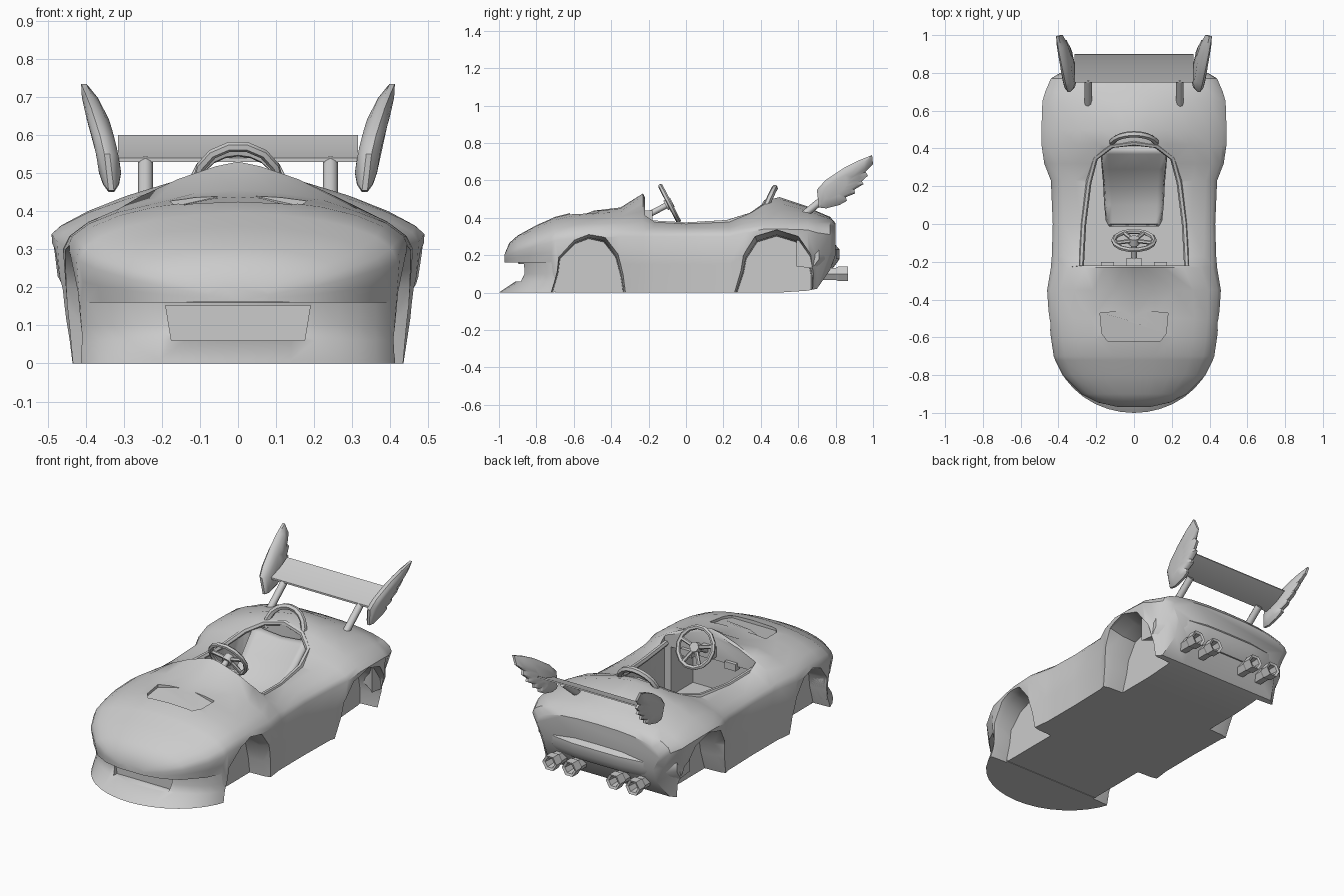
import bpy, bmesh, math
from mathutils import Vector

cube = bpy.data.objects.get("Cube")
if cube:
    bpy.data.objects.remove(cube, do_unlink=True)

grey = bpy.data.materials.new("light_grey")
grey.use_nodes = True
grey.diffuse_color = (0.6, 0.6, 0.6, 1)
grey.node_tree.nodes["Principled BSDF"].inputs["Base Color"].default_value = (0.6, 0.6, 0.6, 1)


def make(name, bm, smooth=None):
    bmesh.ops.recalc_face_normals(bm, faces=bm.faces)
    mesh = bpy.data.meshes.new(name)
    bm.to_mesh(mesh)
    bm.free()
    mesh.materials.append(grey)
    ob = bpy.data.objects.new(name, mesh)
    bpy.context.collection.objects.link(ob)
    if smooth:
        shade(ob, smooth)
    return ob


def shade(ob, angle):
    bpy.ops.object.select_all(action='DESELECT')
    ob.select_set(True)
    bpy.context.view_layer.objects.active = ob
    bpy.ops.object.shade_smooth_by_angle(angle=math.radians(angle))


def loft(name, rings, smooth=None):
    """Closed rings of points joined in order, with capped ends."""
    bm = bmesh.new()
    vr = [[bm.verts.new(p) for p in ring] for ring in rings]
    n = len(vr[0])
    for a, b in zip(vr, vr[1:]):
        for i in range(n):
            j = (i + 1) % n
            bm.faces.new((a[i], a[j], b[j], b[i]))
    bm.faces.new(vr[0])
    bm.faces.new(vr[-1])
    return make(name, bm, smooth)


def box(name, lo, hi):
    corners = [(lo[0], lo[1]), (hi[0], lo[1]), (hi[0], hi[1]), (lo[0], hi[1])]
    return loft(name, [[(x, y, z) for x, y in corners] for z in (lo[2], hi[2])])


def tube(name, pts, radius, sides=8, closed=False):
    """Tube swept along a path by a bevelled curve turned into a mesh."""
    cu = bpy.data.curves.new(name, 'CURVE')
    cu.dimensions = '3D'
    cu.bevel_depth = radius
    cu.bevel_resolution = max(0, sides // 2 - 2)
    cu.use_fill_caps = True
    sp = cu.splines.new('POLY')
    sp.points.add(len(pts) - 1)
    for p, co in zip(sp.points, pts):
        p.co = (*co, 1)
    sp.use_cyclic_u = closed
    cu.materials.append(grey)
    ob = bpy.data.objects.new(name, cu)
    bpy.context.collection.objects.link(ob)
    bpy.ops.object.select_all(action='DESELECT')
    ob.select_set(True)
    bpy.context.view_layer.objects.active = ob
    bpy.ops.object.convert(target='MESH')
    shade(bpy.context.object, 50)


def cut(ob, cutters):
    for c in cutters:
        mod = ob.modifiers.new("cut", 'BOOLEAN')
        mod.operation, mod.solver, mod.object = 'DIFFERENCE', 'EXACT', c
        bpy.context.view_layer.objects.active = ob
        bpy.ops.object.modifier_apply(modifier=mod.name)


# Body shell: y, half width, bottom, shoulder, crown, roundness, bottom width ratio
stations = [
    (-.97, .08, .162, .18, .205, 1, .95), (-.945, .19, .16, .20, .265, 1, .95),
    (-.9, .28, .16, .22, .305, 1, .95), (-.8, .378, .16, .25, .36, 1, .95),
    (-.72, .418, .16, .27, .395, 1, .95), (-.7, .425, 0, .28, .405, 1, .95),
    (-.6, .44, 0, .29, .43, 1, .95), (-.5, .45, 0, .30, .437, 1, .95),
    (-.35, .46, 0, .30, .455, 1.1, .95), (-.23, .44, 0, .30, .53, 1.5, .96),
    (-.17, .435, 0, .30, .41, 1.1, .97), (0, .43, 0, .30, .39, 1, .98),
    (.23, .44, 0, .30, .395, 1, .97), (.32, .475, 0, .32, .43, 1.1, .95),
    (.42, .49, 0, .34, .49, 1.45, .95), (.5, .49, 0, .34, .51, 1.5, .95),
    (.65, .485, .01, .335, .46, 1.25, .93), (.7, .47, .02, .32, .435, 1.1, .82),
    (.77, .44, .12, .31, .405, .9, .8), (.8, .39, .2, .28, .37, .8, .9)]


def section(y, w, zb, zs, zt, p, flare):
    half = [(w * .5, zb), (w * flare, zb), (w * (flare + 1) / 2, zb + (zs - zb) * .5)]
    for k in range(6):
        t = math.pi / 2 * k / 6
        half.append((w * math.cos(t) ** p, zs + (zt - zs) * math.sin(t) ** p))
    return ([(0, y, zb)] + [(x, y, z) for x, z in half] + [(0, y, zt)]
            + [(-x, y, z) for x, z in reversed(half)])


body = loft("body_shell", [section(*s) for s in stations])


# Front bumper with flared splitter
def plan(reach, width, z):
    arc = []
    for k in range(17):
        t = math.radians(15 + 150 * k / 16)
        arc.append((width * math.cos(t), -.6 - reach * math.sin(t), z))
    return arc


bumper = loft("front_bumper", [plan(.4, .435, 0), plan(.385, .435, .01), plan(.31, .435, .06),
                               plan(.29, .435, .1), plan(.30, .435, .18)])

# Wheel arch cutters, narrowing inward
front_arch = [(-.74, -.1), (-.735, 0), (-.7, .12), (-.69, .2), (-.6, .29), (-.52, .32),
              (-.43, .3), (-.36, .21), (-.33, .1), (-.315, 0), (-.315, -.1)]
rear_arch = [(.24, -.1), (.25, 0), (.29, .12), (.305, .2), (.37, .3), (.485, .335),
             (.6, .3), (.67, .2), (.69, .1), (.69, -.1)]


def arch_cutter(outline, mid, side):
    return loft("arch_cutter", [[(side * x, mid + (y - mid) * k, z * k) for y, z in outline]
                                for x, k in ((.31, .9), (.4, .92), (.47, 1), (.7, 1))])


arches = [arch_cutter(o, mid, s) for o, mid in ((front_arch, -.525), (rear_arch, .48)) for s in (1, -1)]

# Cutters for cockpit, footwell, bonnet vent and intake
opening = [(.29, -.22), (.28, 0), (.25, .22), (.21, .35), (.12, .42)]
opening += [(-x, y) for x, y in reversed(opening)]
cockpit = loft("cockpit_cutter", [[(x, y, z) for x, y in opening] for z in (.08, .8)])
footwell = box("footwell_cutter", (-.25, -.42, .08), (.25, -.2, .36))
vent_base = [(-.14, -.62, .405), (.14, -.62, .405), (.17, -.58, .405), (.18, -.47, .41),
             (0, -.46, .45), (-.18, -.47, .41), (-.17, -.58, .405)]
vent = loft("vent_cutter", [vent_base, [(x, y, .6) for x, y, z in vent_base]])
intake = loft("intake_cutter", [[(x, y, z) for x, z in
              ((-.175, .06), (.175, .06), (.19, .152), (-.19, .152))] for y in (-1.1, -.85)])
cut(body, arches + [cockpit, footwell, vent])
cut(bumper, arches + [intake])
for c in arches + [cockpit, footwell, vent, intake]:
    bpy.data.objects.remove(c, do_unlink=True)
shade(body, 38)
shade(bumper, 38)

# Tail bumper lip wrapping round the corners
loft("tail_lip", [[(x, y - .11 * (abs(x) / .44) ** 4, z) for y, z in
     ((.7, .14), (.785, .13), (.822, .18), (.822, .23), (.79, .265), (.7, .28))]
     for x in (-.44, -.41, -.36, -.28, -.15, 0, .15, .28, .36, .41, .44)], 38)

# Seat
seat_path = [(-.015, .13, .13), (0, .185, .14), (.1, .2, .148), (.2, .245, .155),
             (.29, .325, .165), (.37, .405, .17), (.4, .42, .145)]
bm = bmesh.new()
rows = [[bm.verts.new((w * u, y, z + .02 * abs(u) ** 3)) for u in (-1, -.8, 0, .8, 1)]
        for y, z, w in seat_path]
for a, b in zip(rows, rows[1:]):
    for i in range(4):
        bm.faces.new((a[i], a[i + 1], b[i + 1], b[i]))
seat = make("seat", bm, 60)
solid = seat.modifiers.new("thickness", 'SOLIDIFY')
solid.thickness = .035

# Steering wheel, spokes, column and dash mounts
hub = Vector((0, -.088, .475))
down = Vector((0, .46, -.89))


def rim(angle, r):
    return hub + Vector((r * math.cos(angle), 0, 0)) + down * (r * math.sin(angle))


tube("steering_wheel", [rim(math.tau * k / 14, .108) for k in range(14)], .013, 6, True)
for a in (-15, 60, 120, 195):
    tube("wheel_spoke", [hub, rim(math.radians(a), .105)], .011, 6)
tube("wheel_hub", [hub + Vector((0, .015, .008)), hub - Vector((0, .02, .01))], .028)
tube("steering_column", [hub, (0, -.23, .4)], .016)
box("column_mount", (-.04, -.24, .38), (.04, -.18, .44))
for s in (1, -1):
    box("dash_mount", (s * .14 - .035, -.24, .34), (s * .14 + .035, -.2, .38))

# Cockpit rail and roll hoop
rail = [(.28, -.22, .375), (.268, 0, .362), (.24, .22, .375), (.205, .35, .415), (.12, .415, .46)]
tube("cockpit_rail", rail + [(0, .43, .485)] + [(-x, y, z) for x, y, z in reversed(rail)], .015, 6)
hoop = []
for k in range(11):
    t = math.pi * k / 10
    hoop.append((.12 * math.cos(t), .42 + .055 * math.sin(t), .43 + .13 * math.sin(t) ** .8))
tube("roll_hoop", hoop, .017, 6)

# Exhaust pipes with hollow tips
for x in (-.265, -.14, .14, .265):
    loft("exhaust_pipe", [[(x + r * math.cos(math.tau * k / 6), y, .1 + r * math.sin(math.tau * k / 6))
         for k in range(6)] for y, r in ((.66, .036), (.8, .037), (.815, .045), (.865, .045), (.86, .03), (.8, .025))])

# Rear wing blade and struts
blade = [(.75, .53), (.83, .556), (.9, .594), (.897, .601), (.83, .565), (.75, .54)]
loft("wing_blade", [[(x, y, z) for y, z in blade] for x in (-.315, .315)], 40)
for s in (1, -1):
    tube("wing_strut", [(s * .243, .61, .40), (s * .243, .77, .53)], .02)

# Feathered end plates, curving outward with height
feathers = [(.71, .455), (.70, .55), (.745, .60), (.85, .67), (.92, .705), (.995, .735), (1, .685),
            (.96, .645), (.973, .625), (.94, .595), (.95, .58), (.9, .55), (.905, .53), (.855, .51),
            (.86, .49), (.82, .468), (.75, .45)]


def lean(z):
    return .333 + .07 * max(0, (z - .45) / .28) ** 1.8


for s in (1, -1):
    bm = bmesh.new()
    skins = []
    for side in (-1, 1):
        loops = []
        for k, bulge in ((1, .007), (.8, .021), (.5, .029)):
            pts = [(.78 + (y - .78) * k, .55 + (z - .55) * k) for y, z in feathers]
            loops.append([bm.verts.new((s * (lean(z) + side * bulge), y, z)) for y, z in pts])
        skins.append(loops[0])
        for a, b in zip(loops, loops[1:]):
            for i in range(len(a)):
                j = (i + 1) % len(a)
                bm.faces.new((a[i], a[j], b[j], b[i]))
        bm.faces.new(loops[-1])
    for i in range(len(feathers)):
        j = (i + 1) % len(feathers)
        bm.faces.new((skins[0][i], skins[0][j], skins[1][j], skins[1][i]))
    make("feather_plate", bm, 40)
